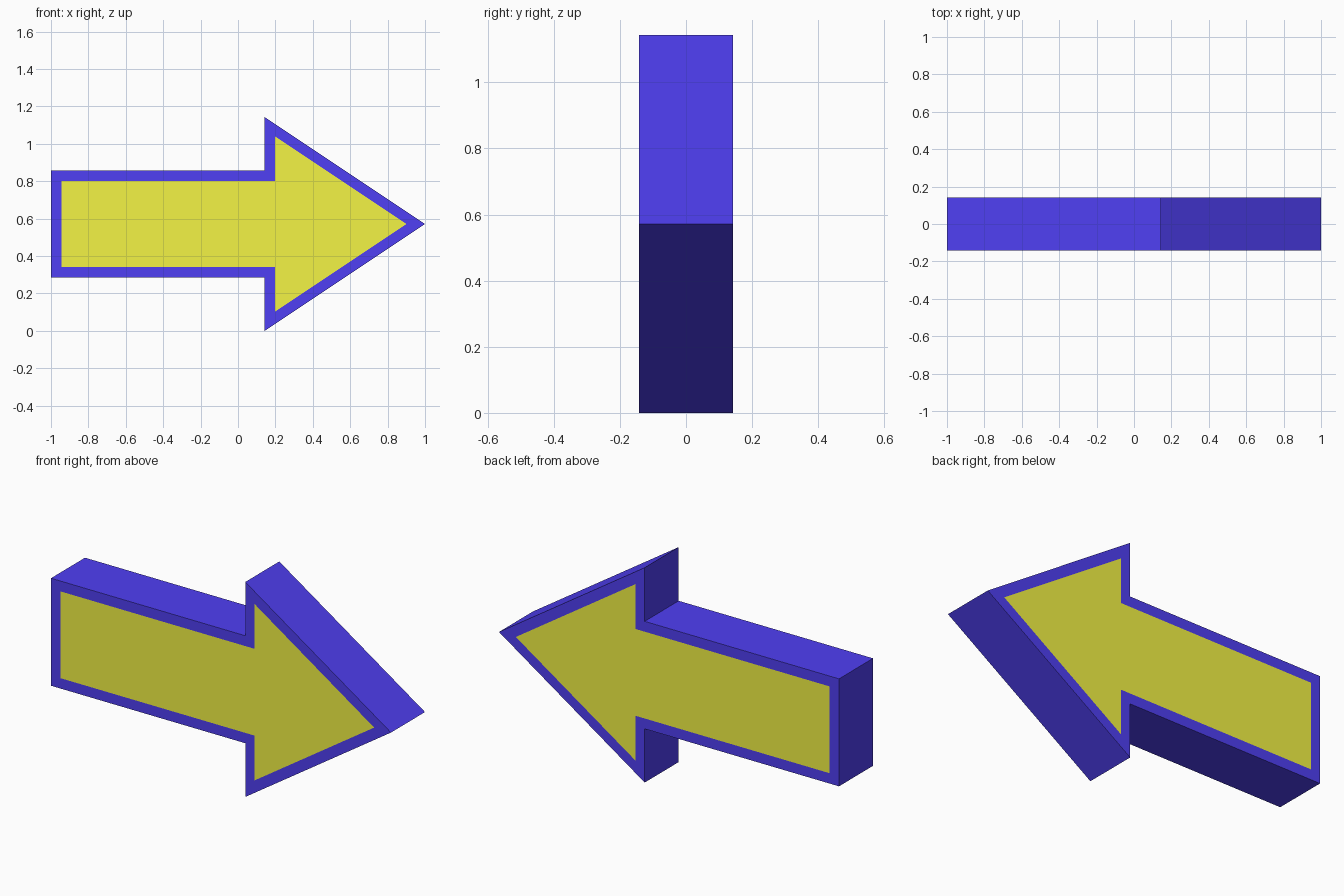
import bpy, bmesh
from mathutils import Vector

if "Cube" in bpy.data.objects:
    bpy.data.objects.remove(bpy.data.objects["Cube"])

U = 1 / 7        # grid unit of the design
BORDER = 0.055   # width of the blue rim


def material(name, color):
    m = bpy.data.materials.new(name)
    m.diffuse_color = color
    m.use_nodes = True
    m.node_tree.nodes["Principled BSDF"].inputs["Base Color"].default_value = m.diffuse_color
    return m


# Arrow outline: upper half in (x, height from axis), mirrored below
upper = [(-7, 2), (1, 2), (1, 4)]
outline = upper + [(7, 0)] + [(x, -z) for x, z in reversed(upper)]

bm = bmesh.new()
front = bm.faces.new([bm.verts.new((x * U, -U, (z + 4) * U)) for x, z in outline])

# Thick arrow body
ext = bmesh.ops.extrude_face_region(bm, geom=[front], use_keep_orig=True)
moved = [g for g in ext["geom"] if isinstance(g, bmesh.types.BMVert)]
bmesh.ops.translate(bm, verts=moved, vec=Vector((0, 2 * U, 0)))
bmesh.ops.recalc_face_normals(bm, faces=bm.faces[:])
bm.normal_update()

# Yellow panels inset in the front and back faces
panels = [f for f in bm.faces if abs(f.normal.y) > 0.9]
bmesh.ops.inset_region(bm, faces=panels, thickness=BORDER, use_boundary=True,
                       use_even_offset=True)
for f in bm.faces:
    f.material_index = 0
for f in panels:
    f.material_index = 1

mesh = bpy.data.meshes.new("arrow_sign")
bm.to_mesh(mesh)
bm.free()
mesh.materials.append(material("blue_rim", (0.08, 0.05, 0.9, 1)))
mesh.materials.append(material("yellow_panel", (0.9, 0.9, 0.06, 1)))
bpy.context.collection.objects.link(bpy.data.objects.new("arrow_sign", mesh))
